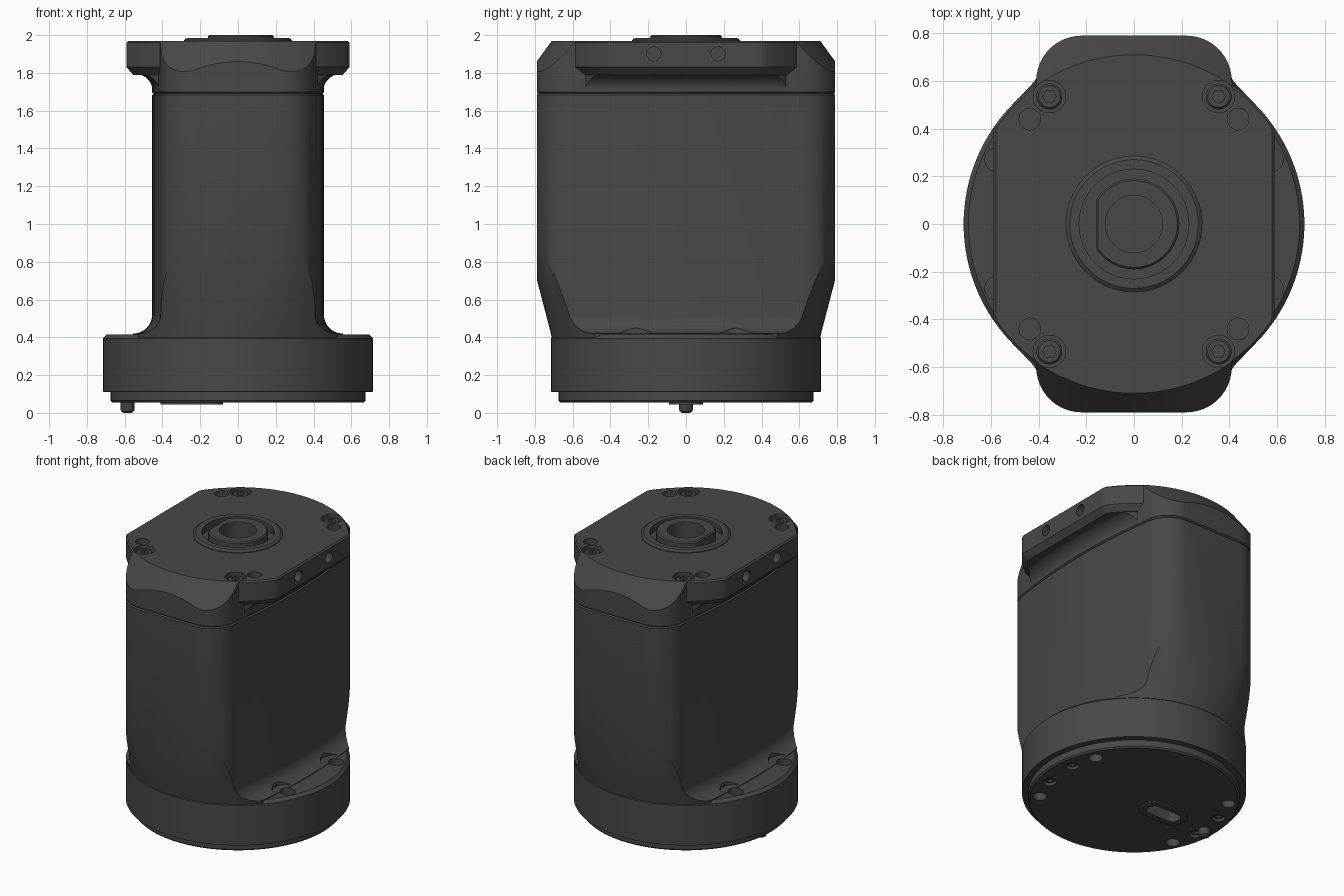
import bpy, bmesh
from math import cos, sin, pi, radians
from mathutils import Matrix

if "Cube" in bpy.data.objects:
    bpy.data.objects.remove(bpy.data.objects["Cube"])

mat = bpy.data.materials.new("dark_grey")
mat.diffuse_color = (0.065, 0.065, 0.065, 1)
mat.use_nodes = True
mat.node_tree.nodes["Principled BSDF"].inputs["Base Color"].default_value = mat.diffuse_color


def loft(name, sections):
    """Solid from stacked (outline points, z) sections."""
    bm = bmesh.new()
    rings = [[bm.verts.new((x, y, z)) for x, y in pts] for pts, z in sections]
    n = len(rings[0])
    for a, b in zip(rings, rings[1:]):
        for i in range(n):
            j = (i + 1) % n
            bm.faces.new((a[i], a[j], b[j], b[i]))
    bm.faces.new(rings[0][::-1])
    bm.faces.new(rings[-1])
    bmesh.ops.recalc_face_normals(bm, faces=bm.faces)
    me = bpy.data.meshes.new(name)
    bm.to_mesh(me)
    bm.free()
    ob = bpy.data.objects.new(name, me)
    bpy.context.collection.objects.link(ob)
    me.materials.append(mat)
    return ob


def circle(r, n=128, cx=0, cy=0, w=9, lo=-9):
    """Circle outline, optionally flattened at x = +-w or x = lo."""
    return [(cx + max(-w, lo, min(w, r * cos(2 * pi * i / n))), cy + r * sin(2 * pi * i / n))
            for i in range(n)]


def lathe(name, prof, n=128, cx=0, cy=0):
    return loft(name, [(circle(r, n, cx, cy), z) for r, z in prof])


def rrect(hx, hy, r, cx=0, cy=0, k=8):
    return [(cx + sx * (hx - r) + r * cos(a0 + pi / 2 * i / k),
             cy + sy * (hy - r) + r * sin(a0 + pi / 2 * i / k))
            for sx, sy, a0 in ((1, 1, 0), (-1, 1, pi / 2), (-1, -1, pi), (1, -1, 1.5 * pi))
            for i in range(k + 1)]


def section(d=0.0):
    """Housing outline (bowed sides, rounded ends) grown outward by d."""
    ends = rrect(.41 + d, .79 + d, .19 + d, k=12)
    side = [(.41 + d + .045 * (1 - (y / .6) ** 2), y)
            for y in (-.5, -.4, -.3, -.2, -.1, 0, .1, .2, .3, .4, .5)]
    left = [(-x, -y) for x, y in side]
    return ends[:26] + left + ends[26:] + side


def boolean(ob, tool, op='DIFFERENCE'):
    m = ob.modifiers.new("cut", 'BOOLEAN')
    m.operation, m.object, m.solver = op, tool, 'EXACT'
    bpy.context.view_layer.objects.active = ob
    bpy.ops.object.modifier_apply(modifier=m.name)
    bpy.data.objects.remove(tool)


def drill(ob, x, y, r, z0, z1, n=32):
    boolean(ob, lathe("cutter", [(r, z0), (r, z1)], n, x, y))


def socket_screw(name, x, y, r, z0, z1, tip):
    """Screw head with a hex socket opening towards z1 (tip = +1 up, -1 down)."""
    ob = lathe(name, sorted([(r, z0), (r, z1 - tip * .008), (r - .008, z1)], key=lambda p: p[1]), 32, x, y)
    za, zb = sorted((z1 - tip * .03, z1 + tip * .05))
    drill(ob, x, y, r * .52, za, zb, 6)


SIGNS = [(sx, sy) for sx in (1, -1) for sy in (1, -1)]
ARC = [radians(a) for a in range(0, 91, 9)]

# round base with a stepped lip
base = lathe("base_ring", [(.665, .055), (.675, .065), (.675, .11), (.715, .112),
                           (.715, .395), (.695, .415)])
# main housing: flared foot, trimmed by a cone
R = .1
body = loft("housing", [(section(R), .40)] +
            [(section(R * (1 - sin(a))), .52 - R * cos(a)) for a in ARC] +
            [(section(), 1.682), (section(-.008), 1.69)])
boolean(body, lathe("cone", [(.710, .39), (.715, .42), (.95, 1.32), (.95, 1.8)]), 'INTERSECT')

# bolt seats in the foot
for sx, sy in SIGNS:
    drill(body, sx * .576, sy * .27, .10, .42, .56, 48)
    drill(body, sx * .576, sy * .27, .05, .3, .5)
    drill(base, sx * .576, sy * .27, .05, .3, .5)

# bottom face holes and screws, point-symmetric
for s in (1, -1):
    for i, (x, y) in enumerate([(.49, -.35), (.535, .255), (.56, -.17), (.58, .08)]):
        r = .045 if i < 2 else .042
        drill(base, s * x, s * y, r, .0, .13)
        if i >= 2:
            socket_screw("bottom_screw", s * x, s * y, .035, .14, .065, -1)

# top cap: housing outline, flange plate and fillet below, trimmed by a cone
cap = loft("top_cap", [(section(-.008), 1.69), (section(), 1.698), (section(), 1.99)])
R = .095
flare = loft("flare", [(section(-.004 + R * (1 - cos(a))), 1.70 + R * sin(a)) for a in ARC] +
             [(section(R), 1.81)])
trim = [(circle(.675, 192, w=.55), z) for z in (1.6, 1.9)]
boolean(flare, loft("trim", trim), 'INTERSECT')
plate = loft("plate", [(circle(.715 - d, 192, w=.59 - d), z) for d, z in
                       ((.035, 1.79), (0, 1.83), (0, 1.96), (.02, 1.98))])
boolean(cap, flare, 'UNION')
boolean(cap, plate, 'UNION')
boolean(cap, lathe("cone", [(.92, 1.66), (.92, 1.681), (.71, 1.97)], 192), 'INTERSECT')

# cap screws and dowel holes
for sx, sy in SIGNS:
    drill(cap, sx * .355, sy * .535, .068, 1.9, 2.1)
    drill(cap, sx * .437, sy * .44, .045, 1.87, 2.1)
    socket_screw("cap_screw", sx * .355, sy * .535, .054, 1.89, 1.955, 1)
    # threaded holes in the flat flange edges
    tool = lathe("cutter", [(.037, -.1), (.037, .1)], 32)
    tool.data.transform(Matrix.Translation((sx * .59, sy * .17, 1.90)) @ Matrix.Rotation(pi / 2, 4, 'Y'))
    boolean(cap, tool)

# bearing seat, collar and D-shaped hollow hub
drill(cap, 0, 0, .235, 1.93, 2.1, 96)
drill(cap, 0, 0, .12, 1.72, 2.1, 96)
collar = lathe("bearing_collar", [(.285, 1.96), (.285, 1.975), (.27, 1.986)], 96)
drill(collar, 0, 0, .23, 1.9, 2.1, 96)
hub = loft("shaft_hub", [(circle(.19 - d, 96, lo=-.16 + d), z) for d, z in
                         ((0, 1.92), (0, 1.992), (.008, 2.0))])
drill(hub, 0, 0, .12, 1.8, 2.1, 96)

# slotted connector and locating peg underneath
pad = loft("connector_frame", [(rrect(.165, .09, .07, -.245), z) for z in (.045, .07)])
for ob in (pad, base):
    boolean(ob, loft("slot", [(rrect(.125, .05, .045, -.245), z) for z in (.0, .12)]))
lathe("locating_peg", [(.02, 0), (.033, .008), (.037, .02), (.037, .07)], 32, -.585)

# smooth shading with crisp edges
for ob in bpy.context.scene.objects:
    ob.select_set(True)
    bpy.context.view_layer.objects.active = ob
bpy.ops.object.shade_smooth_by_angle(angle=radians(25))
